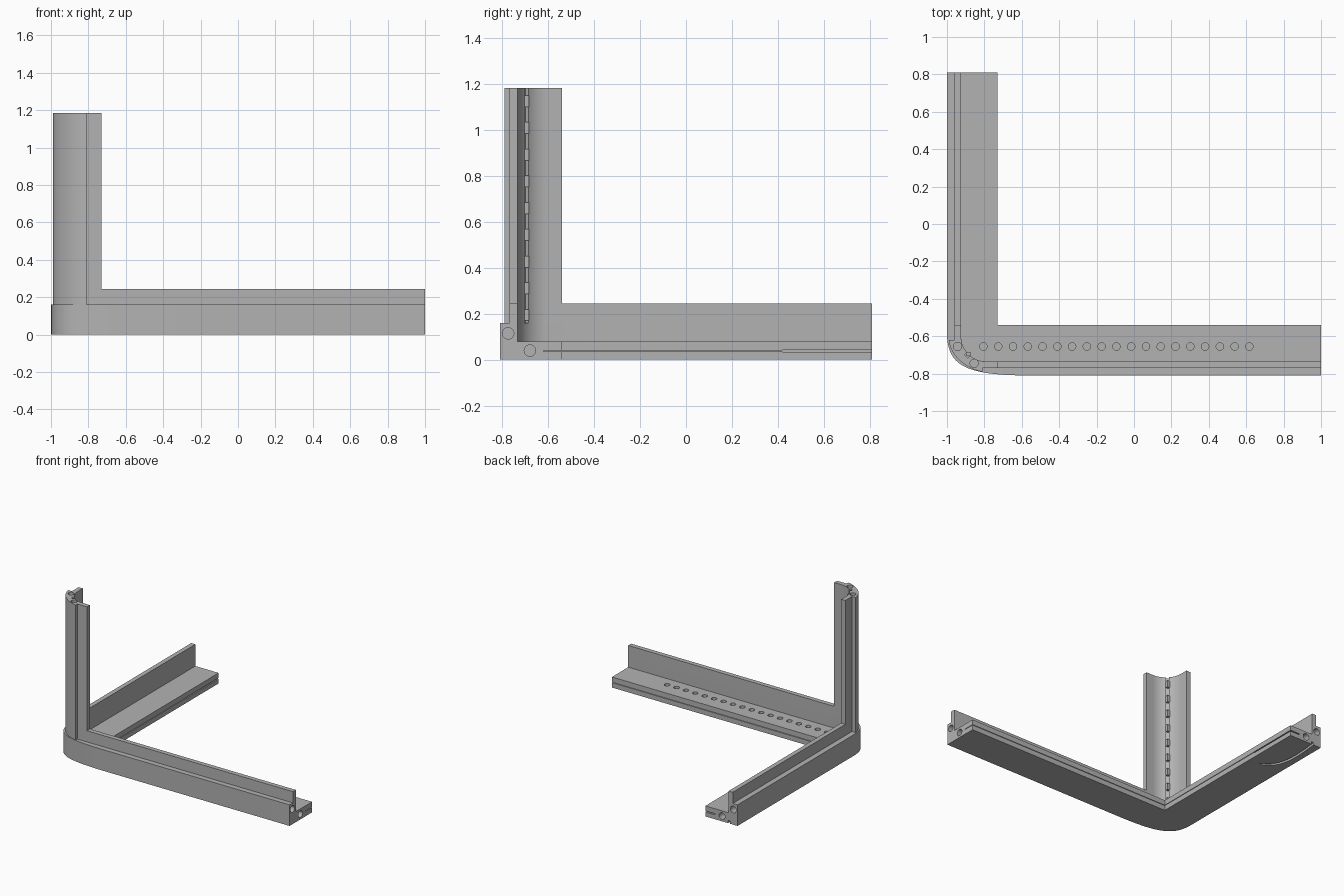
import bpy, bmesh, math
from mathutils import Vector
from mathutils.geometry import interpolate_bezier

cube = bpy.data.objects.get("Cube")
if cube:
    bpy.data.objects.remove(cube, do_unlink=True)

grey = bpy.data.materials.new("mid grey")
grey.use_nodes = True
colour = (0.45, 0.45, 0.45, 1)
grey.diffuse_color = colour
for node in grey.node_tree.nodes:
    if node.type == 'BSDF_PRINCIPLED':
        node.inputs["Base Color"].default_value = colour


def finish(name, bm):
    bmesh.ops.recalc_face_normals(bm, faces=bm.faces)
    mesh = bpy.data.meshes.new(name)
    bm.to_mesh(mesh)
    bm.free()
    mesh.materials.append(grey)
    obj = bpy.data.objects.new(name, mesh)
    bpy.context.collection.objects.link(obj)
    return obj


def prism(name, outline, z0, z1):
    """Extrude a plan outline from z0 up to z1."""
    bm = bmesh.new()
    face = bm.faces.new([bm.verts.new((p[0], p[1], z0)) for p in outline])
    top = bmesh.ops.extrude_face_region(bm, geom=[face])["geom"]
    verts = [v for v in top if isinstance(v, bmesh.types.BMVert)]
    bmesh.ops.translate(bm, verts=verts, vec=(0, 0, z1 - z0))
    return finish(name, bm)


def box(name, x0, x1, y0, y1, z0, z1):
    return prism(name, [(x0, y0), (x1, y0), (x1, y1), (x0, y1)], z0, z1)


def rod(centre, axis, radius, depth):
    """Round cutter centred on a point, along an axis."""
    bm = bmesh.new()
    bmesh.ops.create_cone(bm, cap_ends=True, segments=24, radius1=radius,
                          radius2=radius, depth=depth)
    obj = finish("hole_cutter", bm)
    obj.rotation_euler = Vector((0, 0, 1)).rotation_difference(Vector(axis)).to_euler()
    obj.location = centre
    return obj


def activate(obj):
    bpy.ops.object.select_all(action='DESELECT')
    obj.select_set(True)
    bpy.context.view_layer.objects.active = obj


def cut(target, cutters):
    activate(target)
    for cutter in cutters:
        cutter.hide_render = True
        mod = target.modifiers.new("cut", 'BOOLEAN')
        mod.operation = 'DIFFERENCE'
        mod.solver = 'EXACT'
        mod.object = cutter
        bpy.ops.object.modifier_apply(modifier=mod.name)
        bpy.data.objects.remove(cutter, do_unlink=True)


def bezier(a, b, c, d, n=20):
    pts = interpolate_bezier(*[Vector((*p, 0)) for p in (a, b, c, d)], n)
    return [(p.x, p.y) for p in pts]


# Shared dimensions
L, R, F, B = -1.0, 1.0, -0.81, 0.81
IN_X, IN_Y = -0.73, -0.54
FLOOR, RIM, FIN, TOP = 0.08, 0.16, 0.245, 1.185
fin_x, fin_y = (-0.96, -0.925), (-0.77, -0.735)

outer = bezier((L, -0.58), (L, -0.76), (-0.9, F), (-0.55, F))
centre, rad = (-0.79, -0.6), 0.135


def hollow(a0, a1, n=9):
    return [(centre[0] + rad * math.cos(math.radians(a0 + (a1 - a0) * i / n)),
             centre[1] + rad * math.sin(math.radians(a0 + (a1 - a0) * i / n)))
            for i in range(n + 1)]


# Floor slab in an L with a rounded outer corner
slab = prism("floor_slab", [(L, B)] + outer +
             [(R, F), (R, IN_Y), (IN_X, IN_Y), (IN_X, B)], 0, FLOOR)
pin_holes = [rod((-0.805 + 0.079 * i, -0.655, FLOOR), (0, 0, 1), 0.02, 0.05)
             for i in range(19)]
slits = [box("slit_cutter", -0.81, R + 0.1, -0.62, -0.5, 0.037, 0.041),
         box("slit_cutter", -0.81, -0.7, -0.58, B + 0.1, 0.037, 0.041),
         box("slit_cutter", -0.81, -0.7, 0.42, B + 0.1, 0.034, 0.042)]
# Curved cable groove under the back arm
path = bezier((-0.83, 0.37), (-0.96, 0.42), (-0.97, 0.55), (-0.93, 0.86), 16)
groove = prism("groove_cutter", path + [(x + 0.018, y + 0.008) for x, y in path[::-1]],
               -0.05, 0.02)
end_holes = [rod((R, -0.68, 0.04), (1, 0, 0), 0.025, 0.5),
             rod((-0.87, B, 0.04), (0, 1, 0), 0.025, 0.5)]
cut(slab, slits + pin_holes + [groove] + end_holes)

# Outer rim that follows the slab edge
rim = prism("outer_rim", [(L, B)] + outer + [(R, F), (R, fin_y[1])] +
            hollow(270, 180) + [(fin_x[1], B)], FLOOR, RIM)
cut(rim, [rod((R, -0.775, 0.115), (1, 0, 0), 0.025, 0.5),
          rod((-0.965, B, 0.115), (0, 1, 0), 0.025, 0.5)])

# Upright fins along both arms
front_fin = box("front_fin", -0.75, R, *fin_y, RIM, FIN)
side_fin = box("side_fin", *fin_x, -0.56, B, RIM, FIN)

# Corner post: curved shell, two flanges, hollow inside with a central slot
shell = bezier((-0.99, -0.62), (-0.985, -0.70), (-0.90, -0.775), (-0.81, -0.79))
slot = [(x - 0.013, y - 0.013) for x, y in (hollow(230, 230, 1)[0], hollow(220, 220, 1)[0])]
post = prism("corner_post", shell +
             [(-0.81, fin_y[0]), (IN_X, fin_y[0]), (IN_X, fin_y[1])] +
             hollow(270, 230) + slot + hollow(220, 180) +
             [(fin_x[1], IN_Y), (fin_x[0], IN_Y), (fin_x[0], -0.62)], RIM, TOP)
cut(post, [rod((-0.943, -0.655, TOP), (0, 0, 1), 0.022, 0.4),
           rod((-0.855, -0.745, TOP), (0, 0, 1), 0.022, 0.4)])

# Small teeth along the slot of the post
tx, ty = hollow(225, 225, 1)[0]
teeth = [box("slot_tooth", tx - 0.012, tx + 0.01, ty - 0.008, ty + 0.012,
             0.17 + 0.1165 * i, 0.22 + 0.1165 * i) for i in range(9)]

for part in (slab, rim, front_fin, side_fin, post):
    activate(part)
    bpy.ops.object.shade_smooth_by_angle(angle=math.radians(30))
